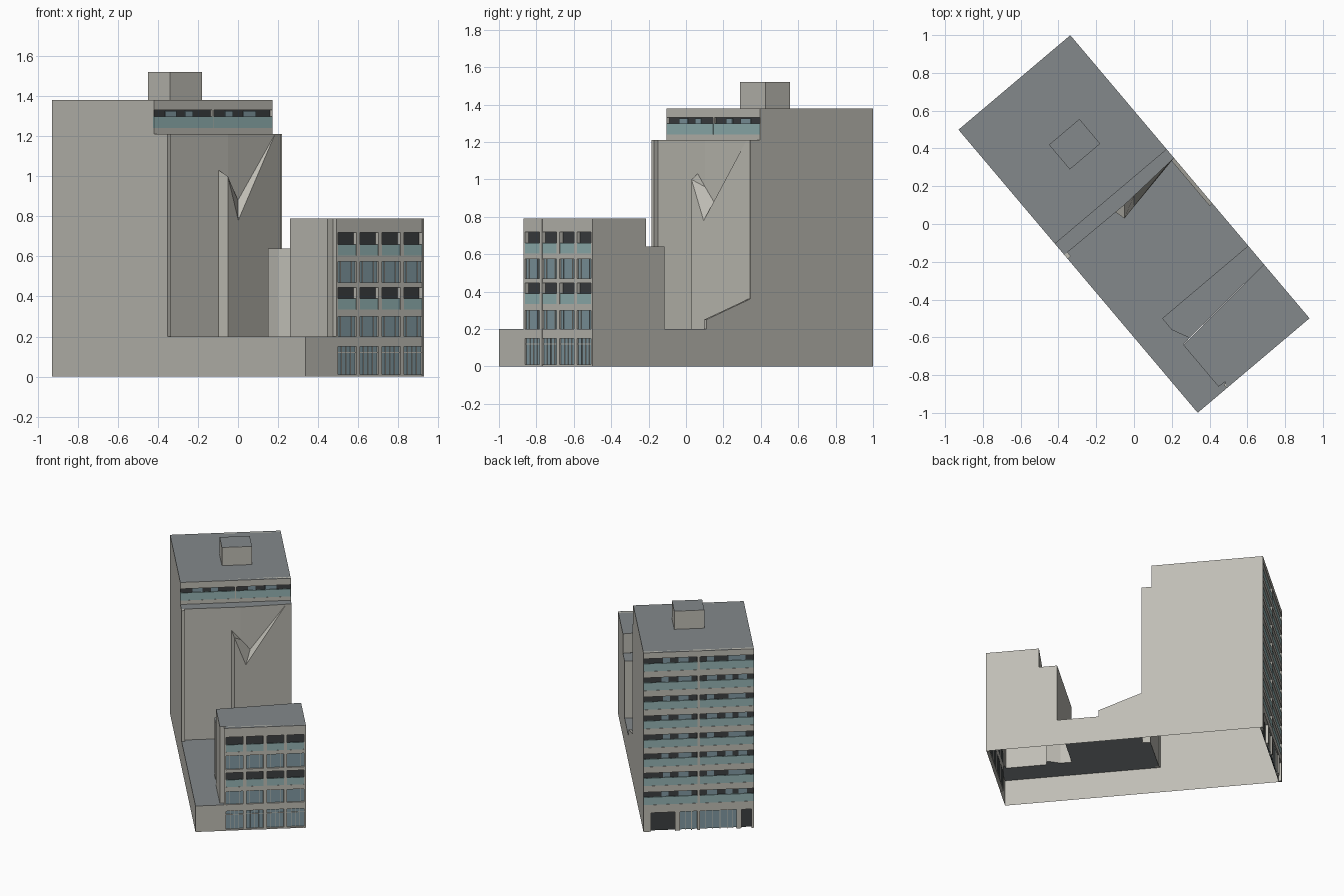
import bpy, bmesh, math
from mathutils import Vector

if "Cube" in bpy.data.objects:
    bpy.data.objects.remove(bpy.data.objects["Cube"])

ANGLE = math.radians(-49.8)   # local u = length (back to front), v = width
W, L = 0.3875, 0.981


def material(name, rgb):
    m = bpy.data.materials.new(name)
    m.diffuse_color = (*rgb, 1)
    m.use_nodes = True
    m.node_tree.nodes["Principled BSDF"].inputs["Base Color"].default_value = m.diffuse_color
    return m


WALL = material("concrete", (0.52, 0.51, 0.46))
ROOF = material("roof_grey", (0.23, 0.25, 0.26))
TEAL = material("balcony_teal", (0.30, 0.46, 0.46))
GLASS = material("window_blue", (0.22, 0.32, 0.36))
DARK = material("recess_dark", (0.045, 0.05, 0.053))


def finish(name, bm, mat):
    me = bpy.data.meshes.new(name)
    bm.to_mesh(me)
    bm.free()
    me.materials.append(mat)
    ob = bpy.data.objects.new(name, me)
    ob.rotation_euler.z = ANGLE
    bpy.context.collection.objects.link(ob)
    return ob


def faces(name, polys, mat=WALL):
    """polys: list of (points, outward direction)"""
    bm = bmesh.new()
    for pts, out in polys:
        f = bm.faces.new([bm.verts.new(p) for p in pts])
        f.normal_update()
        if f.normal.dot(Vector(out)) < 0:
            f.normal_flip()
    return finish(name, bm, mat)


def boxes(name, items, mat=WALL):
    """items: list of (u0, u1, v0, v1, z0, z1)"""
    bm = bmesh.new()
    for u0, u1, v0, v1, z0, z1 in items:
        g = bmesh.ops.create_cube(bm, size=1)["verts"]
        for p in g:
            p.co = ((u0 + u1) / 2 + p.co.x * (u1 - u0),
                    (v0 + v1) / 2 + p.co.y * (v1 - v0),
                    (z0 + z1) / 2 + p.co.z * (z1 - z0))
    return finish(name, bm, mat)


def side(v, prof):
    return [(u, v, z) for u, z in prof]


def flat(z, plan):
    return [(u, v, z) for u, v in plan]


def upright(path, z0, z1, out):
    return [([(*a, z0), (*b, z0), (*b, z1), (*a, z1)], out)
            for a, b in zip(path, path[1:])]


# Long side walls (stepped profiles; shell is open underneath)
tower_top = [(-.12, 1.21), (-.19, 1.21), (-.19, 1.38), (-L, 1.38)]
left = [(-L, 0), (L, 0), (L, .2), (-.12, .2)] + tower_top
right = [(-L, 0), (L, 0), (L, .79), (.607, .79), (.607, .64), (.478, .64),
         (.478, .2), (.185, .2), (.185, .25), (-.12, .36)] + tower_top
faces("side_walls", [(side(-W, left), (0, -1, 0)), (side(W, right), (0, 1, 0))])

# Front block plan
low_back = [(.478, W), (.478, -.209), (.557, -.209), (.65, -.165)]
tall_back = [(.607, W), (.657, -.214)]
tall_side = [(.657, -.214), (.946, -.214), (.95, -.17), (L, -.186)]

# Roofs
up = (0, 0, 1)
faces("roofs", [
    (flat(1.38, [(-L, -W), (-.19, -W), (-.19, W), (-L, W)]), up),
    (flat(1.21, [(-.19, -W), (-.113, -W), (-.11, .028), (-.13, W), (-.19, W)]), up),
    (flat(.79, tall_back + tall_side[1:] + [(L, W)]), up),
    (flat(.64, low_back + [(.607, W)]), up),
    (flat(.2, [(-.113, -W), (-.111, -.034), (-.055, -.02), (-.13, W), (.478, W),
               (.478, -.209), (.557, -.209), (.65, -.165), (.657, -.214)]
          + tall_side[1:] + [(L, -W)]), up)], ROOF)

# Front block plain walls and podium front
faces("front_block_walls",
      upright(low_back[:2], .2, .64, (-1, 0, 0))
      + upright(low_back[1:], .2, .64, (0, -1, 0))
      + upright(tall_back, .64, .79, (-1, 0, 0))
      + upright([(.65, -.165), (.657, -.214)], .2, .64, (-1, 0, 0))
      + upright(tall_side, .2, .79, (0, -1, 0))
      + upright([(L, -W), (L, -.186)], 0, .2, (1, 0, 0)))

# Folded tower front with the cut-away wedge
LB, LT = (-.113, -W, .2), (-.113, -W, 1.21)
A0, A = (-.111, -.034, .2), (-.111, -.034, 1.03)
B0, B = (-.055, -.02, .2), (-.055, -.02, 1.0)
C, C2 = (-.071, .062, .78), (-.114, .096, .88)
F, FT = (-.11, .028, .96), (-.11, .028, 1.21)
D, E0, ET = (-.128, .35, 1.21), (-.13, W, .2), (-.13, W, 1.21)
fr = (1, 0, 0)
faces("tower_front_wall", [
    ([LB, A0, A, F, FT, LT], fr), ([F, C2, D, FT], fr),
    ([A0, B0, B, A], (0, -1, 0)), ([B0, E0, ET, D, C, B], fr)])
faces("wedge_cut", [([A, B, F], up), ([B, C, C2, F], up), ([C, D, C2], up)])
boxes("edge_fin", [(-.12, -.086, -W, -W + .022, .2, 1.21)])

# Sloping parapet on the right edge
vi = W - .02
faces("sloping_parapet", [
    (side(vi, [(-.13, .2), (.185, .2), (.185, .25), (-.13, .363)]), (0, -1, 0)),
    ([(-.13, vi, .363), (.185, vi, .25), (.185, W, .25), (-.13, W, .363)], up),
    ([(.185, vi, .2), (.185, W, .2), (.185, W, .25), (.185, vi, .25)], fr)])

# Rooftop box
boxes("roof_box", [(-.611, -.44, -.073, .138, 1.38, 1.52)])
faces("roof_box_cap", [(flat(1.521, [(-.611, -.073), (-.44, -.073),
                                     (-.44, .138), (-.611, .138)]), up)], ROOF)

# Set-back top floor facing the front
boxes("top_floor_frame", [(-.215, -.19, -W, W, 1.21, 1.24),
                          (-.215, -.19, -W, W, 1.33, 1.38),
                          (-.205, -.193, -.006, .006, 1.24, 1.33)])
boxes("top_floor_recess", [(-.216, -.212, -W, W, 1.24, 1.33)], DARK)
boxes("top_floor_railing", [(-.197, -.191, -W, -.002, 1.24, 1.298),
                            (-.197, -.191, .002, W, 1.24, 1.298)], TEAL)
boxes("top_floor_windows", [(-.211, -.205, v, v + w, 1.24, 1.325) for v, w in
                            ((-.3, .07), (-.17, .05), (.09, .05), (.21, .08))], GLASS)

# Back facade: ground floor and eight balcony floors
b = -L
frame, rail, wins, pitch, base = [], [], [], .147, .17
for i in range(8):
    z = base + pitch * i
    frame.append((b, b + .022, -W, W, z - (.012 if i else .0), z + .036))
    for s in (-1, 1):
        v0, v1 = sorted((s * .008, s * W))
        rail.append((b + .002, b + .008, v0, v1, z + .036, z + .095))
    spots = ((.2, .05), (.07, .07), (-.11, .05), (-.33, .12)) if i % 2 else \
            ((.21, .05), (.05, .09), (-.13, .07), (-.24, .05), (-.34, .06))
    wins += [(b + .014, b + .02, v, v + w, z + .036, z + .133) for v, w in spots]
frame += [(b, b + .022, -W, W, 1.334, 1.38), (b, b + .022, -.01, .01, 0, 1.34),
          (b, b + .022, -W, W, .145, .18)]
for v0, v1 in ((.335, W), (.13, .165), (-.30, -.265), (-W, -.372)):
    frame.append((b, b + .022, v0, v1, 0, .17))
boxes("back_facade_frame", frame)
boxes("back_facade_railings", rail, TEAL)
wins += [(b + .01, b + .018, v0, v1, 0.005, .145) for v0, v1 in ((.01, .13), (-.265, -.01))]
boxes("back_facade_windows", wins, GLASS)
faces("back_facade_recess", upright([(b + .021, -W), (b + .021, W)], 0, 1.38, (-1, 0, 0)), DARK)
boxes("back_ground_mullions", [(b + .006, b + .011, v - .002, v + .002, 0, .145) for v in
                               (.05, .09, -.05, -.1, -.15, -.2, -.235)])

# Front facade: four bays, five storeys
v0, n = -.186, 4
bay = (W - v0) / n
cols = [(L - .025, L, max(v0, v0 + bay * k - .012), min(W, v0 + bay * k + .012), 0, .79)
        for k in range(n + 1)]
bands = [(0, .01), (.15, .2), (.3, .335), (.445, .47), (.575, .605), (.72, .79)]
boxes("front_facade_frame", cols + [(L - .025, L - .001, v0, W, a, c) for a, c in bands])
glass, rails, mull = [], [], []
for k in range(n):
    a, c = v0 + bay * k + .012, v0 + bay * (k + 1) - .012
    for z0, z1 in ((.01, .15), (.2, .3), (.47, .575)):
        glass.append((L - .018, L - .012, a, c, z0, z1))
        cuts = (.25, .5, .75) if z0 < .1 else (.2, .8)
        mull += [(L - .013, L - .008, a + (c - a) * t - .0015, a + (c - a) * t + .0015, z0, z1)
                 for t in cuts]
    mull.append((L - .013, L - .008, a, c, .118, .122))
    for z in (.335, .605):
        rails.append((L - .008, L - .002, a, c, z, z + .055))
boxes("front_facade_windows", glass, GLASS)
boxes("front_facade_railings", rails, TEAL)
boxes("front_facade_mullions", mull)
faces("front_facade_recess", upright([(L - .024, v0), (L - .024, W)], 0, .79, fr), DARK)
